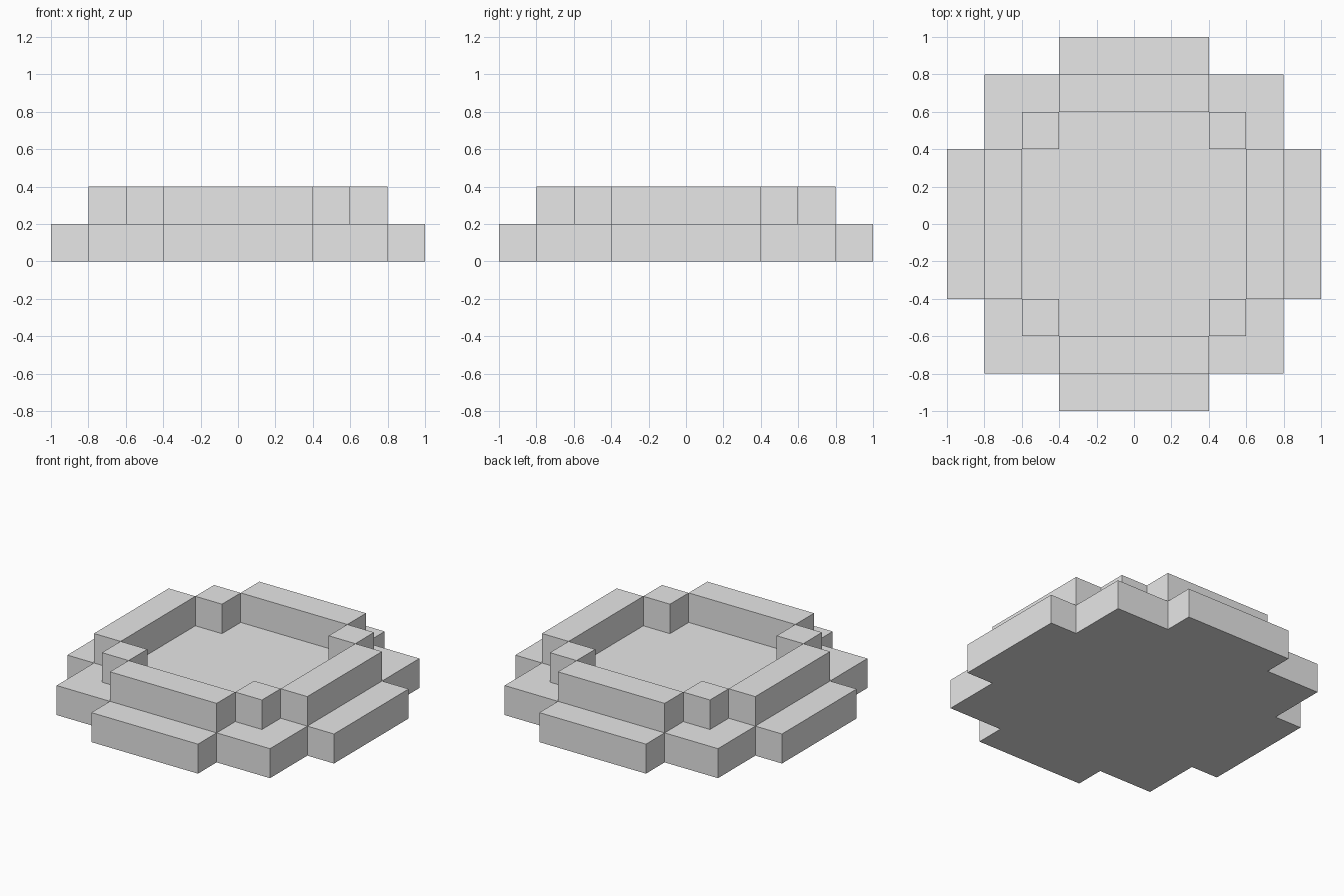
import bpy
import bmesh

cube = bpy.data.objects.get("Cube")
if cube:
    bpy.data.objects.remove(cube, do_unlink=True)

STEP = 0.2  # height of each layer and width of each block

stone = bpy.data.materials.new("light_grey")
stone.use_nodes = True
grey = (0.8, 0.8, 0.8, 1)
stone.diffuse_color = grey
stone.node_tree.nodes["Principled BSDF"].inputs["Base Color"].default_value = grey


def prism(name, outline, z):
    """Extrude a counter-clockwise outline upwards by one layer."""
    bm = bmesh.new()
    face = bm.faces.new([bm.verts.new((x, y, z)) for x, y in outline])
    top = bmesh.ops.extrude_face_region(bm, geom=[face], use_keep_orig=True)
    verts = [v for v in top["geom"] if isinstance(v, bmesh.types.BMVert)]
    bmesh.ops.translate(bm, verts=verts, vec=(0, 0, STEP))
    bmesh.ops.recalc_face_normals(bm, faces=bm.faces)
    mesh = bpy.data.meshes.new(name)
    bm.to_mesh(mesh)
    bm.free()
    mesh.materials.append(stone)
    obj = bpy.data.objects.new(name, mesh)
    bpy.context.collection.objects.link(obj)
    return obj


def block(name, x0, x1, y0, y1):
    return prism(name, [(x0, y0), (x1, y0), (x1, y1), (x0, y1)], STEP)


# Stepped base slab: one quarter of the outline turned four times
quarter = [(1, -0.4), (1, 0.4), (0.8, 0.4), (0.8, 0.8), (0.4, 0.8)]
outline = []
for turn in range(4):
    outline += quarter
    quarter = [(-y, x) for x, y in quarter]
prism("base_slab", outline, 0)

# Rim walls on the four sides
for side, s in (("left", 1), ("right", -1)):
    a, b = sorted((0.6 * s, 0.8 * s))
    block(side + "_wall", a, b, -0.4, 0.4)
for side, s in (("back", 1), ("front", -1)):
    a, b = sorted((0.6 * s, 0.8 * s))
    block(side + "_wall", -0.4, 0.4, a, b)

# Corner posts between the walls
for end, sy in (("back", 1), ("front", -1)):
    for side, sx in (("left", 1), ("right", -1)):
        xs = sorted((0.4 * sx, 0.6 * sx))
        ys = sorted((0.4 * sy, 0.6 * sy))
        block(f"{end}_{side}_post", *xs, *ys)
